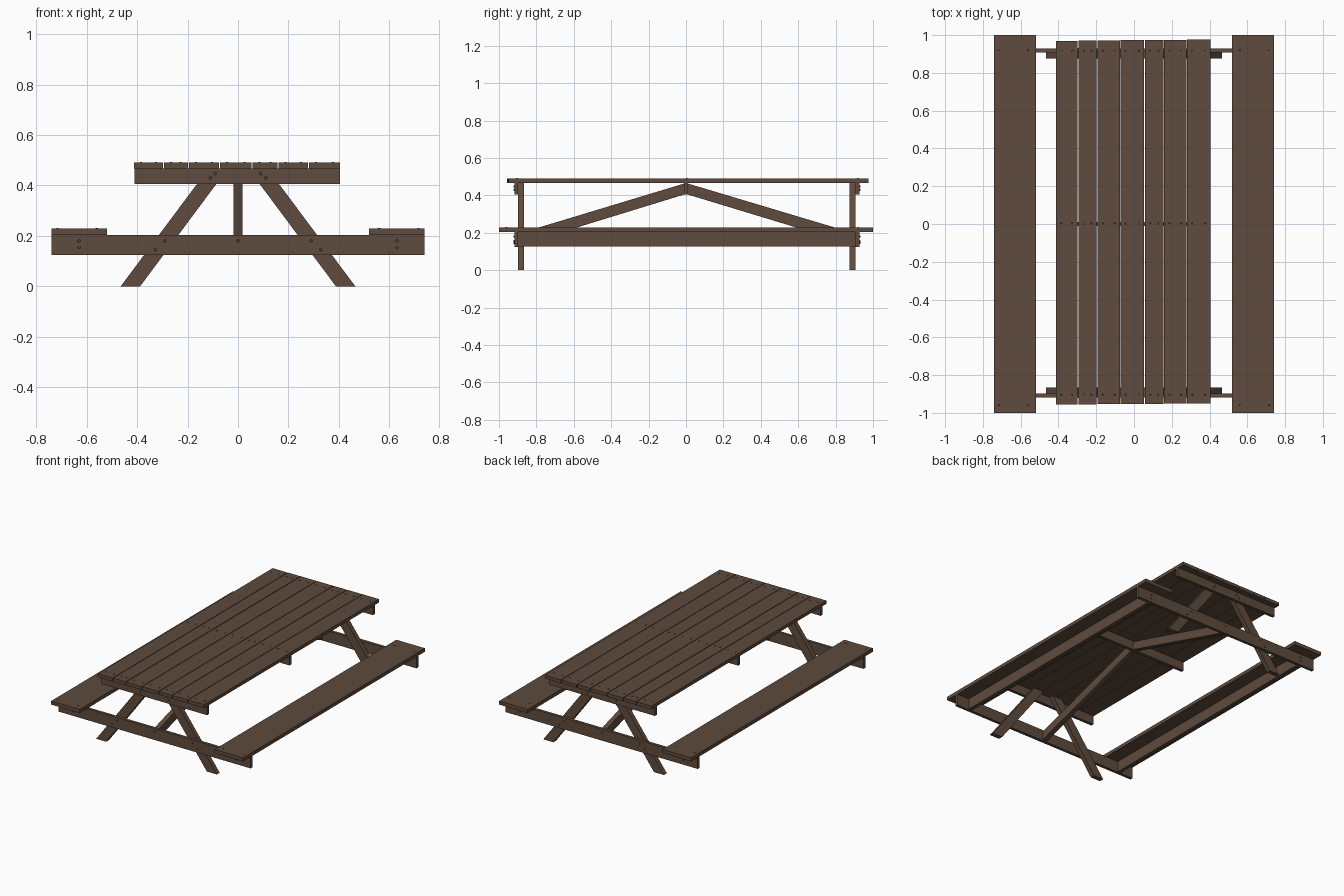
import bpy, bmesh, math
from mathutils import Vector, Matrix

if "Cube" in bpy.data.objects:
    bpy.data.objects.remove(bpy.data.objects["Cube"])

wood = bpy.data.materials.new("brown wood")
wood.diffuse_color = (0.112, 0.070, 0.047, 1)
wood.use_nodes = True
wood.node_tree.nodes["Principled BSDF"].inputs["Base Color"].default_value = wood.diffuse_color


def finish(name, bm):
    bmesh.ops.recalc_face_normals(bm, faces=bm.faces[:])
    me = bpy.data.meshes.new(name)
    bm.to_mesh(me)
    bm.free()
    me.materials.append(wood)
    ob = bpy.data.objects.new(name, me)
    bpy.context.collection.objects.link(ob)
    return ob


def box(name, x0, x1, y0, y1, z0, z1):
    bm = bmesh.new()
    size = Matrix.Diagonal((x1 - x0, y1 - y0, z1 - z0, 1))
    mid = Matrix.Translation(((x0 + x1) / 2, (y0 + y1) / 2, (z0 + z1) / 2))
    bmesh.ops.create_cube(bm, size=1, matrix=mid @ size)
    return finish(name, bm)


def prism(name, points, offset):
    """Extrude a flat outline along an offset."""
    bm = bmesh.new()
    face = bm.faces.new([bm.verts.new(p) for p in points])
    ext = bmesh.ops.extrude_face_region(bm, geom=[face])
    bmesh.ops.translate(bm, vec=Vector(offset),
                        verts=[v for v in ext["geom"] if isinstance(v, bmesh.types.BMVert)])
    if not any(len(e.link_faces) == 2 for e in face.edges):
        bm.faces.new(face.verts)
    return finish(name, bm)


def studs(name, spots, radius, depth, rot=Matrix()):
    """Small bolt or nail heads gathered in one object."""
    bm = bmesh.new()
    for p in spots:
        bmesh.ops.create_cone(bm, cap_ends=True, segments=8, radius1=radius,
                              radius2=radius * 0.7, depth=depth,
                              matrix=Matrix.Translation(p) @ rot)
    return finish(name, bm)


# Tabletop planks, with narrow gaps
planks = [(-0.412, -0.298), (-0.294, -0.199), (-0.194, -0.075), (-0.071, 0.053),
          (0.057, 0.156), (0.160, 0.277), (0.281, 0.404)]
nails = []
for i, (a, b) in enumerate(planks):
    box(f"top_plank_{i + 1}", a, b, -0.956 + i * 0.001, 0.970 + i * 0.001, 0.467, 0.490)
    for y in (-0.903, 0.003, 0.917):
        nails += [(a + 0.028, y, 0.491), (b - 0.028, y, 0.491)]
studs("top_nails", nails, 0.005, 0.004)

# Centre batten under the top
box("centre_batten", -0.41, 0.405, -0.011, 0.011, 0.405, 0.467)

# End frames: batten, seat beam, two slanted legs and a diagonal brace
for end, s, yc in (("front", -1, -0.897), ("back", 1, 0.907)):
    outer = yc + s * 0.021
    lo, hi = sorted((yc, outer))
    box(f"{end}_top_batten", -0.41, 0.405, lo, hi, 0.405, 0.467)
    box(f"{end}_seat_beam", -0.74, 0.74, lo, hi, 0.124, 0.203)
    for side, m in (("left", -1), ("right", 1)):
        leg = [(m * x, yc, z) for x, z in
               ((0.465, 0), (0.388, 0), (0.040, 0.467), (0.117, 0.467))]
        prism(f"{end}_{side}_leg", leg, (0, -s * 0.032, 0))
    y0, y1 = s * 0.011, yc
    prism(f"{end}_brace", [(-0.017, y0, 0.463), (-0.017, y1, 0.195),
                           (-0.017, y1, 0.132), (-0.017, y0, 0.404)], (0.034, 0, 0))
    # Bolt heads on the outer faces
    half = [(0.63, 0.155), (0.63, 0.18), (0.29, 0.18), (0.328, 0.146),
            (0.11, 0.43), (0.09, 0.447)]
    spots = [(m * x, outer, z) for x, z in half for m in (-1, 1)] + [(0, outer, 0.18)]
    studs(f"{end}_bolts", spots, 0.007, 0.008, Matrix.Rotation(-s * math.pi / 2, 4, 'X'))

# Benches with a lengthwise rail beneath
for side, m in (("left", -1), ("right", 1)):
    a, b = sorted((m * 0.52, m * 0.74))
    box(f"{side}_seat", a, b, -1, 1, 0.204, 0.229)
    a, b = sorted((m * 0.617, m * 0.643))
    box(f"{side}_seat_rail", a, b, -0.897, 0.907, 0.128, 0.204)
    studs(f"{side}_seat_nails", [(m * x, y, 0.230) for x in (0.56, 0.715)
                                 for y in (-0.96, 0.92)], 0.005, 0.004)
